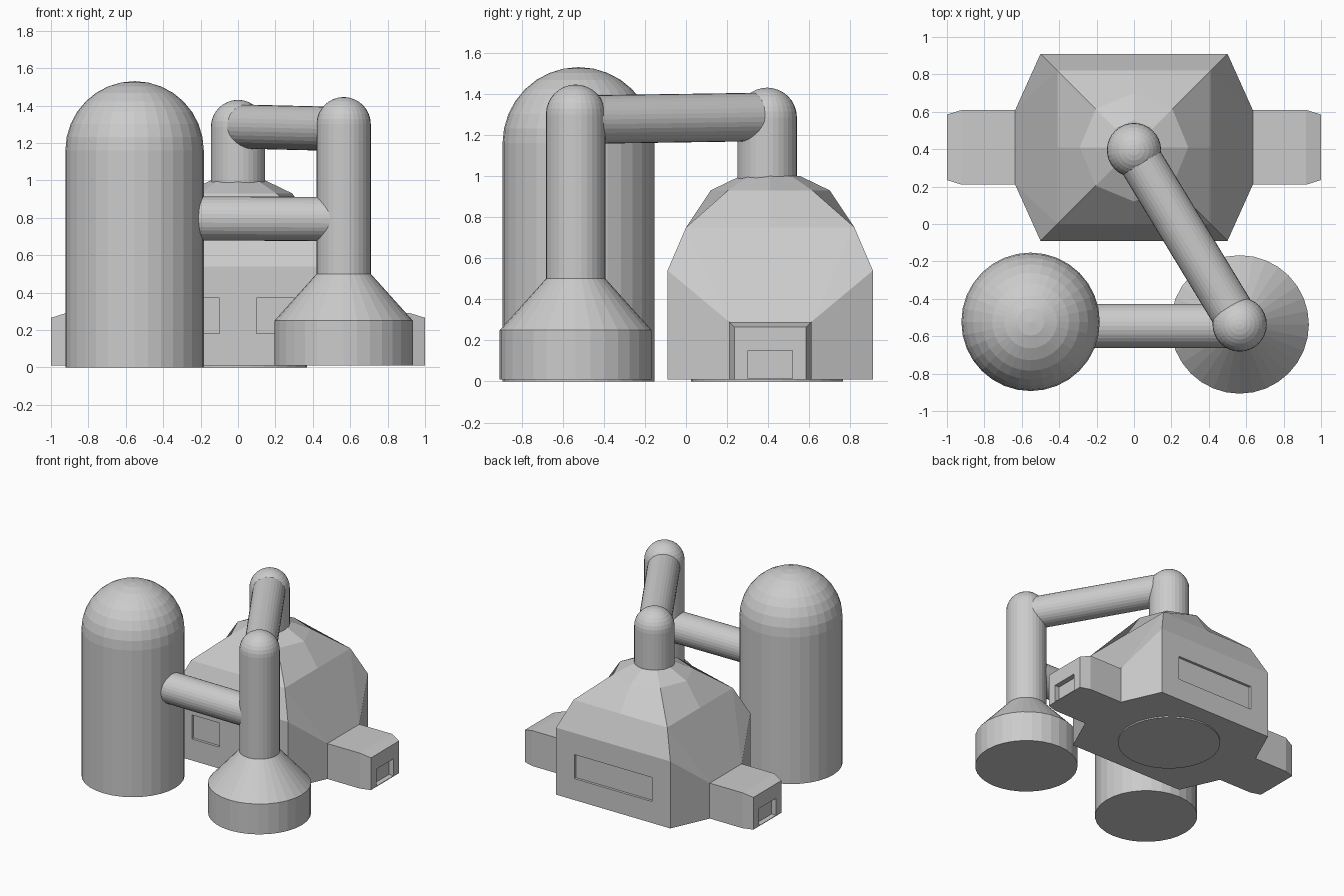
import bpy, bmesh, math
from mathutils import Vector

if "Cube" in bpy.data.objects:
    bpy.data.objects.remove(bpy.data.objects["Cube"])

CY = 0.41            # centre of the main building in y


def finish(bm, name):
    bmesh.ops.recalc_face_normals(bm, faces=bm.faces[:])
    me = bpy.data.meshes.new(name)
    bm.to_mesh(me)
    bm.free()
    ob = bpy.data.objects.new(name, me)
    bpy.context.collection.objects.link(ob)
    return ob


def loft(rings, name, caps=True):
    """Skin a stack of equal-length vertex rings."""
    bm = bmesh.new()
    vs = [[bm.verts.new(p) for p in r] for r in rings]
    for a, b in zip(vs, vs[1:]):
        for i in range(len(a)):
            j = (i + 1) % len(a)
            bm.faces.new((a[i], a[j], b[j], b[i]))
    if caps:
        bm.faces.new(vs[0])
        bm.faces.new(vs[-1])
    return finish(bm, name)


def circle(x, y, z, r, n=32):
    return [(x + r * math.cos(2 * math.pi * i / n),
             y + r * math.sin(2 * math.pi * i / n), z) for i in range(n)]


def turned(name, x, y, profile, dome=False):
    """Revolved (radius, z) profile, optionally ending in a half sphere."""
    pts = list(profile)
    if dome:
        r, z = pts[-1]
        pts += [(r * math.cos(a), z + r * math.sin(a))
                for a in (math.radians(11.25 * k) for k in range(1, 8))]
        pts.append((0.004, z + r))
    return loft([circle(x, y, z, r) for r, z in pts], name)


def pipe(name, a, b, r):
    a, b = Vector(a), Vector(b)
    ob = turned(name, 0, 0, [(r, 0), (r, (b - a).length)])
    ob.data.transform((b - a).to_track_quat('Z', 'Y').to_matrix().to_4x4())
    ob.location = a
    return ob


def hull(points, name):
    bm = bmesh.new()
    for p in points:
        bm.verts.new(p)
    bmesh.ops.convex_hull(bm, input=bm.verts[:])
    bmesh.ops.dissolve_limit(bm, angle_limit=0.01, verts=bm.verts[:], edges=bm.edges[:])
    return finish(bm, name)


def cut(target, boxes, name):
    """Subtract boxes given as (min corner, max corner)."""
    bm = bmesh.new()
    for lo, hi in boxes:
        vs = bmesh.ops.create_cube(bm, size=1)['verts']
        for v in vs:
            v.co = [l + (c + 0.5) * (h - l) for l, c, h in zip(lo, v.co, hi)]
    cutter = finish(bm, name)
    cutter.hide_render = True
    cutter.display_type = 'WIRE'
    mod = target.modifiers.new("recess", 'BOOLEAN')
    mod.operation = 'DIFFERENCE'
    mod.solver = 'EXACT'
    mod.object = cutter


# Main building walls
S = (-1, 1)
pts = []
for sx in S:
    for sy in S:
        pts += [(0.5 * sx, CY + 0.5 * sy, 0.01), (0.5 * sx, CY + 0.5 * sy, 0.54),
                (0.635 * sx, CY + 0.2 * sy, 0.01), (0.635 * sx, CY + 0.2 * sy, 0.29),
                (0.41 * sx, CY + 0.41 * sy, 0.75)]
walls = hull(pts, "building_walls")

# Window recesses: two in front, one wide at the back
D = 0.02
front, back = CY - 0.5, CY + 0.5
cut(walls, [((-0.34, front - 0.1, 0.18), (-0.1, front + D, 0.37)),
            ((0.1, front - 0.1, 0.18), (0.34, front + D, 0.37)),
            ((-0.34, back - D, 0.18), (0.34, back + 0.1, 0.37))], "window_cutter")

# Roof: square eaves blending to an octagon
square = [(0.41 * x, CY + 0.41 * y, 0.75) for x, y in
          ((1, 0), (1, 1), (0, 1), (-1, 1), (-1, 0), (-1, -1), (0, -1), (1, -1))]
loft([square, circle(0, CY, 0.93, 0.29, 8), circle(0, CY, 1.0, 0.145, 8)], "roof")

# Side wings with chamfered ends and door recesses
for side, s in (("right", 1), ("left", -1)):
    pts = []
    for x, w, h in ((0.55, 0.2, 0.29), (0.92, 0.2, 0.29), (1.0, 0.175, 0.265)):
        pts += [(s * x, CY + sy * w, z) for sy in S for z in (0.01, h)]
    wing = hull(pts, side + "_wing")
    xs = sorted((s * 0.96, s * 1.1))
    cut(wing, [((xs[0], CY - 0.108, 0.015), (xs[1], CY + 0.108, 0.15))],
        side + "_door_cutter")

# Base disc and chimney of the building
turned("base_disc", 0, 0.395, [(0.37, 0), (0.37, 0.02)])
turned("chimney", 0, 0.395, [(0.145, 0.95), (0.145, 1.285)], dome=True)

# Large domed tank
turned("tank", -0.553, -0.523, [(0.37, 0), (0.37, 1.16)], dome=True)

# Flared stack
turned("stack", 0.565, -0.537,
       [(0.37, 0.01), (0.37, 0.25), (0.145, 0.5), (0.145, 1.3)], dome=True)

# Connecting pipes
pipe("lower_pipe", (-0.3, -0.545, 0.797), (0.56, -0.545, 0.793), 0.118)
pipe("upper_pipe", (0.0, 0.395, 1.288), (0.565, -0.537, 1.274), 0.118)
